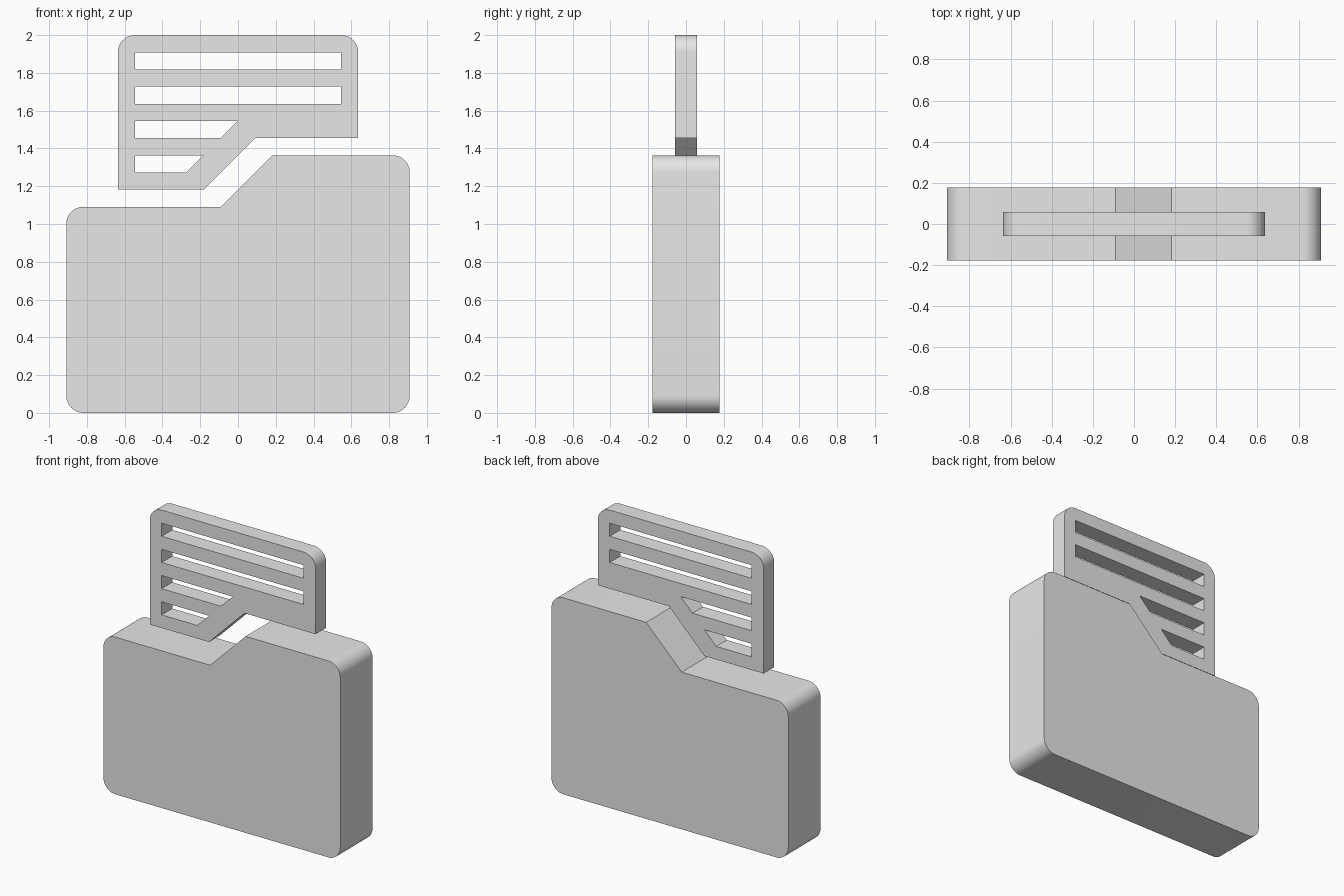
import bpy, bmesh, math

cube = bpy.data.objects.get("Cube")
if cube:
    bpy.data.objects.remove(cube, do_unlink=True)

U = 2 / 22  # design grid unit: the whole icon is 22 units tall

grey = bpy.data.materials.new("light_grey")
grey.use_nodes = True
COLOUR = (0.8, 0.8, 0.8, 1)
grey.diffuse_color = COLOUR
grey.node_tree.nodes["Principled BSDF"].inputs["Base Color"].default_value = COLOUR


def rounded(cx, cz, start, steps=12):
    """Quarter circle of one unit radius, running clockwise from an angle."""
    angles = [math.radians(start - 90 * i / steps) for i in range(steps + 1)]
    return [(cx + math.cos(a), cz + math.sin(a)) for a in angles]


def plate(name, loops, half_depth):
    """Extruded front outline; every loop after the first is a hole."""
    curve = bpy.data.curves.new(name + "_outline", "CURVE")
    curve.dimensions = "2D"
    curve.fill_mode = "BOTH"
    curve.extrude = half_depth
    for loop in loops:
        spline = curve.splines.new("POLY")
        spline.points.add(len(loop) - 1)
        for point, (x, z) in zip(spline.points, loop):
            point.co = (x * U, z * U, 0, 1)
        spline.use_cyclic_u = True
    helper = bpy.data.objects.new(name + "_outline", curve)
    bpy.context.collection.objects.link(helper)
    depsgraph = bpy.context.evaluated_depsgraph_get()
    mesh = bpy.data.meshes.new_from_object(helper.evaluated_get(depsgraph))
    bpy.data.objects.remove(helper, do_unlink=True)

    # Weld the caps to the walls and stand the plate upright
    bm = bmesh.new()
    bm.from_mesh(mesh)
    bmesh.ops.remove_doubles(bm, verts=bm.verts, dist=1e-5)
    for v in bm.verts:
        v.co = (v.co.x, -v.co.z, v.co.y)
    bmesh.ops.recalc_face_normals(bm, faces=bm.faces)
    bm.to_mesh(mesh)
    bm.free()

    mesh.name = name
    mesh.materials.clear()
    mesh.materials.append(grey)
    obj = bpy.data.objects.new(name, mesh)
    bpy.context.collection.objects.link(obj)
    bpy.ops.object.select_all(action="DESELECT")
    obj.select_set(True)
    bpy.context.view_layer.objects.active = obj
    bpy.ops.object.shade_smooth_by_angle(angle=math.radians(30))
    return obj


# Folder body with a raised tab on the right
folder = (rounded(-9, 11, 180) + [(-1, 12), (2, 15)] + rounded(9, 14, 90)
          + rounded(9, 1, 0) + rounded(-9, 1, -90))
plate("folder", [folder], 0.177)

# Paper sheet floating above, with slots as lines of text
sheet = ([(-7, 13)] + rounded(-6, 21, 180) + rounded(6, 21, 90)
         + [(7, 16), (1, 16), (-2, 13)])
slots = [[(-6, z), (-6, z + 1), (6, z + 1), (6, z)] for z in (18, 20)]
slots += [[(-6, z), (-6, z + 1), (z - 16, z + 1), (z - 17, z)] for z in (14, 16)]
plate("paper_sheet", [sheet] + slots, 0.058)
